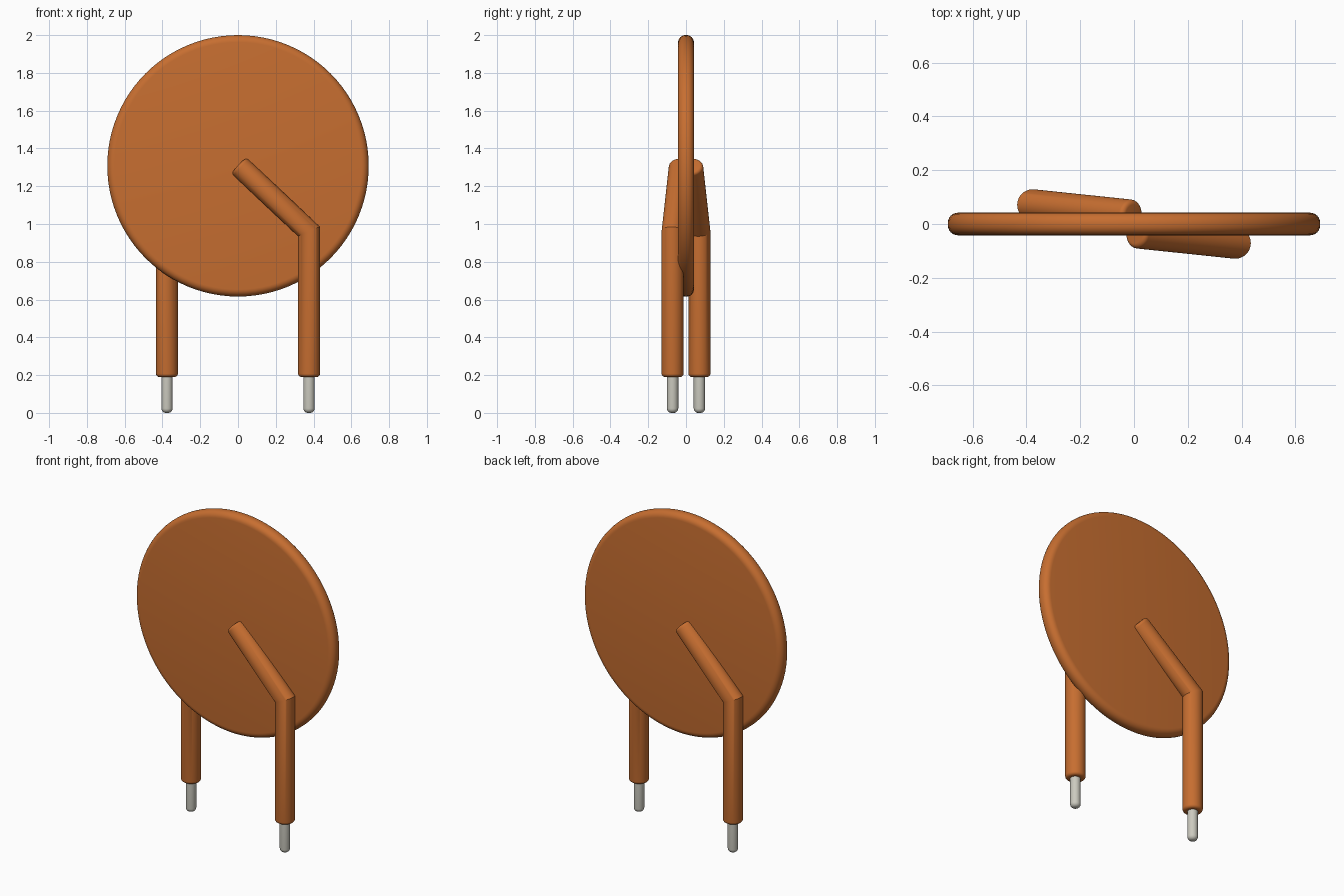
import bpy
import bmesh
from math import sin, cos, pi
from mathutils import Vector, Matrix

old = bpy.data.objects.get("Cube")
if old:
    bpy.data.objects.remove(old, do_unlink=True)

SIDES = 48


def material(name, rgb):
    mat = bpy.data.materials.new(name)
    mat.use_nodes = True
    mat.diffuse_color = (*rgb, 1)
    mat.node_tree.nodes["Principled BSDF"].inputs["Base Color"].default_value = (*rgb, 1)
    return mat


coating = material("orange coating", (0.57, 0.156, 0.03))
metal = material("bare metal", (0.6, 0.59, 0.52))


def skin(name, rings, mat, spin=0):
    """Join a list of equal rings of points into a closed, smooth solid."""
    bm = bmesh.new()
    loops = [[bm.verts.new(p) for p in ring] for ring in rings]
    for low, high in zip(loops, loops[1:]):
        for i in range(len(low)):
            j = (i + 1) % len(low)
            bm.faces.new((low[i], low[j], high[j], high[i]))
    bm.faces.new(loops[0][::-1])
    bm.faces.new(loops[-1])
    bm.transform(Matrix.Rotation(spin, 4, "Z"))
    bmesh.ops.recalc_face_normals(bm, faces=bm.faces)
    mesh = bpy.data.meshes.new(name)
    bm.to_mesh(mesh)
    bm.free()
    mesh.materials.append(mat)
    obj = bpy.data.objects.new(name, mesh)
    bpy.context.collection.objects.link(obj)
    bpy.ops.object.select_all(action="DESELECT")
    obj.select_set(True)
    bpy.context.view_layer.objects.active = obj
    bpy.ops.object.shade_smooth_by_angle(angle=pi / 6)
    return obj


def circle(radius, sides=SIDES):
    return [Vector((radius * cos(2 * pi * i / sides), radius * sin(2 * pi * i / sides), 0))
            for i in range(sides)]


def fillet(radius, size, steps=6):
    """(radius, height) pairs of a rounded edge, starting at the flat face."""
    angles = [k * pi / 2 / steps for k in range(steps + 1)]
    return [(radius - size + size * sin(a), size - size * cos(a)) for a in angles]


# Coated disc, standing upright with a rounded rim
R, HALF = 0.692, 0.042
centre = Vector((0, 0, 2 - R))
rim = [(r, h - HALF) for r, h in fillet(R, 0.038)]
rim += [(r, -y) for r, y in reversed(rim)]
skin("disc", [[centre + Vector((p.x, y, p.y)) for p in circle(r, 96)] for r, y in rim], coating)

# Insulated leads: straight leg, mitred bend, arm sloping in to the disc centre
LEAD, LEG_BASE, EDGE = 0.058, 0.19, 0.018
foot = Vector((0.376, -0.071, 0))
bend = foot + Vector((0, 0, 0.96))
tip = Vector((0.004, -0.032, 1.31))
arm = (tip - bend).normalized()
mitre = (arm + Vector((0, 0, 1))).normalized()


def lead_rings():
    rings = [[foot + p + Vector((0, 0, LEG_BASE + h)) for p in circle(r)]
             for r, h in fillet(LEAD, EDGE)]
    corner = [bend + p - Vector((0, 0, mitre.dot(p) / mitre.z)) for p in circle(LEAD)]
    rings.append(corner)
    for r, h in reversed(fillet(LEAD, EDGE)):
        end = tip - arm * h
        ring = [c + arm * arm.dot(end - c) for c in corner]
        rings.append([end + (p - end) * (r / LEAD) for p in ring])
    return rings


# The second lead is the first turned half round the upright axis
for side, spin in (("left", 0), ("right", pi)):
    skin(side + "_lead", lead_rings(), coating, spin)
    pin = fillet(0.03, 0.024) + [(0.03, LEG_BASE + 0.02)]
    skin(side + "_pin", [[foot + p + Vector((0, 0, h)) for p in circle(r, 32)] for r, h in pin],
         metal, spin)
